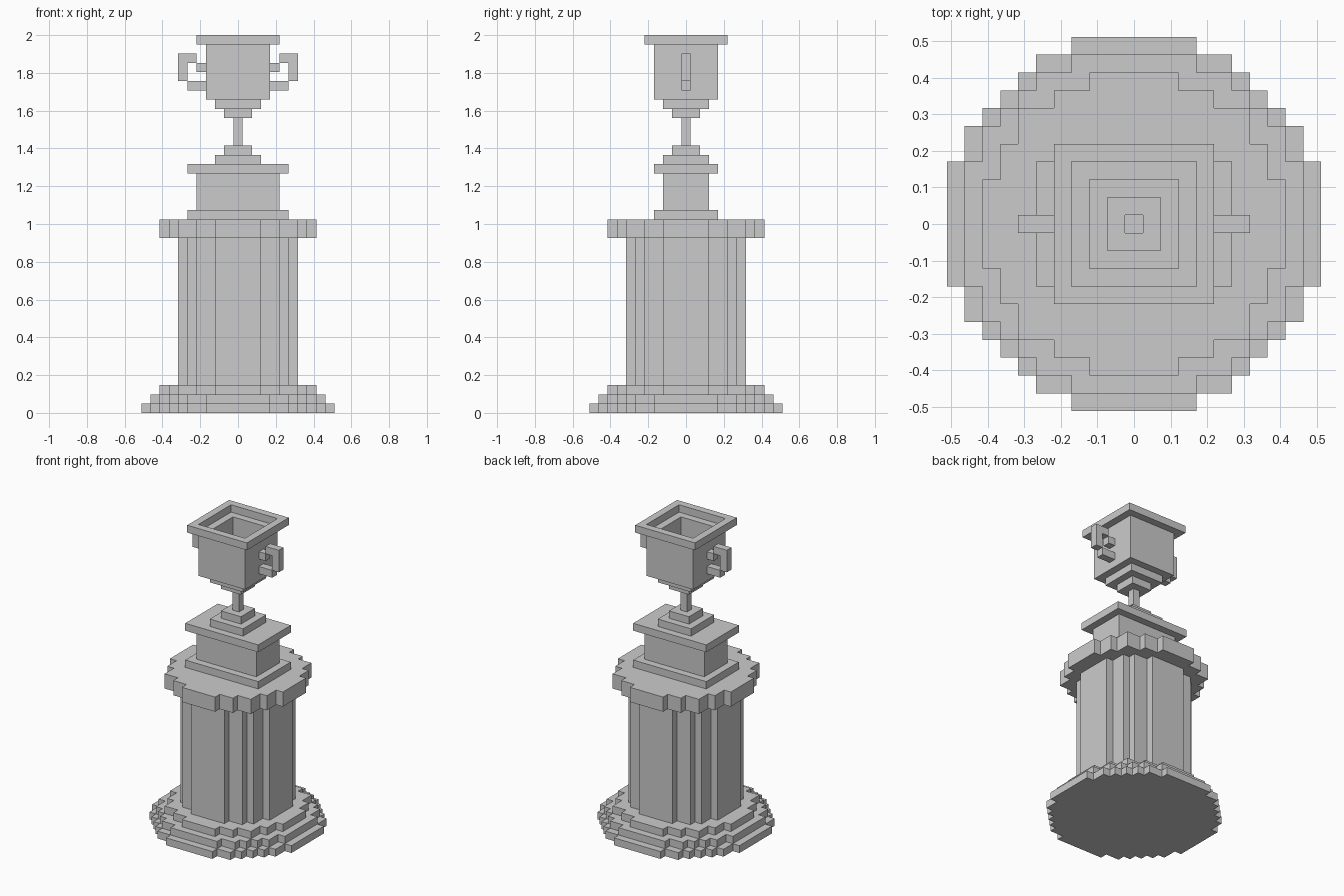
import bpy, bmesh, math

if "Cube" in bpy.data.objects:
    bpy.data.objects.remove(bpy.data.objects["Cube"])

V = 2 / 41  # one block; all sizes below are counted in blocks


def finish(name, bm):
    bmesh.ops.recalc_face_normals(bm, faces=bm.faces)
    mesh = bpy.data.meshes.new(name)
    bm.to_mesh(mesh)
    bm.free()
    ob = bpy.data.objects.new(name, mesh)
    bpy.context.collection.objects.link(ob)
    return ob


def box(name, x0, x1, y0, y1, z0, z1):
    bm = bmesh.new()
    bmesh.ops.create_cube(bm, size=1)
    for v in bm.verts:
        v.co.x = (x1 if v.co.x > 0 else x0) * V
        v.co.y = (y1 if v.co.y > 0 else y0) * V
        v.co.z = (z1 if v.co.z > 0 else z0) * V
    return finish(name, bm)


def slab(name, hx, hy, z0, z1):
    return box(name, -hx, hx, -hy, hy, z0, z1)


def block_disc(name, n, z0, z1):
    """Stepped disc: blocks whose centres lie within n + 0.5 blocks."""
    r2 = (n + 0.5) ** 2
    width = lambda j: int(math.sqrt(r2 - j * j)) + 0.5
    right = []
    for j in range(-n, n + 1):
        for y in (j - 0.5, j + 0.5):
            if len(right) > 1 and right[-1][0] == right[-2][0] == width(j):
                right.pop()  # merge straight runs
            right.append((width(j), y))
    outline = right + [(-x, y) for x, y in reversed(right)]
    bm = bmesh.new()
    face = bm.faces.new([bm.verts.new((x * V, y * V, z0 * V)) for x, y in outline])
    top = bmesh.ops.extrude_face_region(bm, geom=[face], use_keep_orig=True)["geom"]
    for v in top:
        if isinstance(v, bmesh.types.BMVert):
            v.co.z = z1 * V
    return finish(name, bm)


# Round stepped base, column and capital
block_disc("base_bottom", 10, 0, 1)
block_disc("base_middle", 9, 1, 2)
block_disc("base_top", 8, 2, 3)
block_disc("column", 6, 3, 19)
block_disc("capital", 8, 19, 21)

# Rectangular plinth
slab("plinth_foot", 5.5, 3.5, 21, 22)
slab("plinth_body", 4.5, 2.5, 22, 26)
slab("plinth_top", 5.5, 3.5, 26, 27)

# Cup foot and stem
slab("cup_foot_lower", 2.5, 2.5, 27, 28)
slab("cup_foot_upper", 1.5, 1.5, 28, 29)
slab("stem", 0.5, 0.5, 29, 32)

# Hollow square bowl: (half width, height) profile, outside up then inside down
profile = [(.5, 32), (1.5, 32), (1.5, 33), (2.5, 33), (2.5, 34), (3.5, 34),
           (3.5, 40), (4.5, 40), (4.5, 41), (3.5, 41), (3.5, 40), (2.5, 40),
           (2.5, 34), (1.5, 34), (1.5, 33), (.5, 33), (.5, 32)]
bm = bmesh.new()
rings = [[bm.verts.new((sx * h * V, sy * h * V, z * V))
          for sx, sy in ((-1, -1), (1, -1), (1, 1), (-1, 1))] for h, z in profile]
for a, b in zip(rings, rings[1:]):
    for i in range(4):
        k = (i + 1) % 4
        bm.faces.new((a[i], a[k], b[k], b[i]))
finish("bowl", bm)

# Handles on both sides
for side, s in (("left", -1), ("right", 1)):
    for part, a, b, z0, z1 in (("lower", 3.5, 5.5, 35, 36), ("grip", 5.5, 6.5, 36, 39),
                               ("upper", 4.5, 5.5, 38, 39), ("joint", 3.5, 4.5, 37, 38)):
        x0, x1 = sorted((s * a, s * b))
        box(f"{side}_handle_{part}", x0, x1, -0.5, 0.5, z0, z1)
